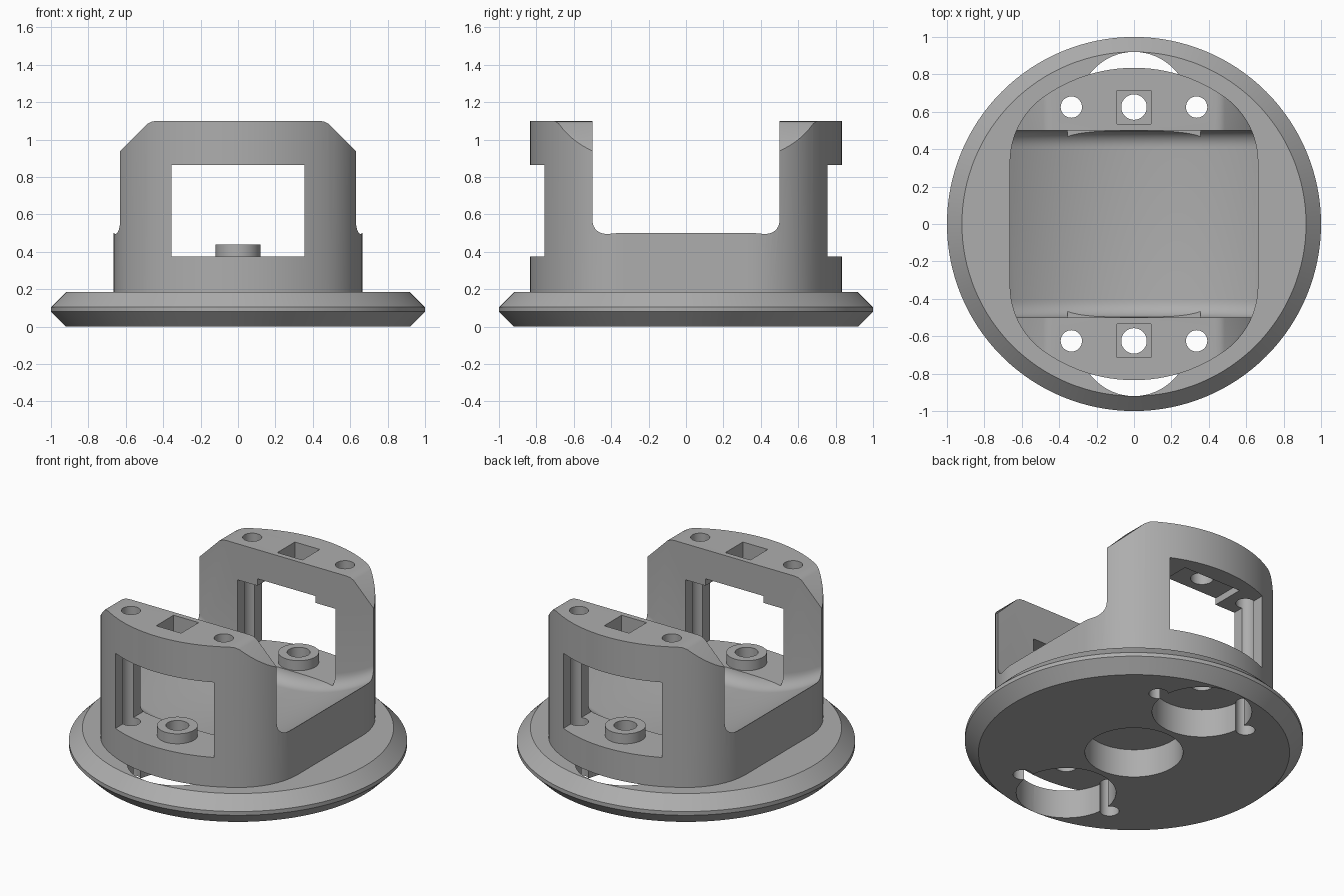
import bpy
import bmesh
from math import sin, cos, pi, sqrt, radians, atan2

if "Cube" in bpy.data.objects:
    bpy.data.objects.remove(bpy.data.objects["Cube"])

grey = bpy.data.materials.new("plain grey")
grey.use_nodes = True
grey.diffuse_color = (0.42, 0.42, 0.42, 1)
grey.node_tree.nodes["Principled BSDF"].inputs["Base Color"].default_value = (0.42, 0.42, 0.42, 1)


def loft(name, rings):
    """Solid skinned through equal-length rings, capped at both ends."""
    bm = bmesh.new()
    loops = [[bm.verts.new(p) for p in ring] for ring in rings]
    n = len(loops[0])
    for a, b in zip(loops, loops[1:]):
        for i in range(n):
            j = (i + 1) % n
            bm.faces.new((a[i], a[j], b[j], b[i]))
    bm.faces.new(loops[0])
    bm.faces.new(loops[-1])
    bmesh.ops.recalc_face_normals(bm, faces=bm.faces)
    mesh = bpy.data.meshes.new(name)
    bm.to_mesh(mesh)
    bm.free()
    mesh.materials.append(grey)
    obj = bpy.data.objects.new(name, mesh)
    bpy.context.collection.objects.link(obj)
    return obj


def circle(r, z, x=0, y=0, n=64):
    return [(x + r * cos(2 * pi * i / n), y + r * sin(2 * pi * i / n), z) for i in range(n)]


def cylinder(name, r, z0, z1, x=0, y=0, n=64):
    return loft(name, [circle(r, z0, x, y, n), circle(r, z1, x, y, n)])


def box(name, x0, x1, y0, y1, z0, z1):
    return loft(name, [[(x0, y0, z), (x1, y0, z), (x1, y1, z), (x0, y1, z)] for z in (z0, z1)])


def combine(target, tool, operation="DIFFERENCE"):
    """Apply a boolean, leaving the tool for later use."""
    mod = target.modifiers.new("bool", "BOOLEAN")
    mod.operation, mod.object, mod.solver = operation, tool, "EXACT"
    bpy.context.view_layer.update()
    deps = bpy.context.evaluated_depsgraph_get()
    mesh = bpy.data.meshes.new_from_object(target.evaluated_get(deps))
    target.modifiers.clear()
    target.data = mesh


def cut(tool, *targets):
    for t in targets:
        combine(t, tool)
    bpy.data.objects.remove(tool)


DECK, TOP, HOLE_Y = 0.185, 1.1, 0.625

# Flange disc with a double bevelled rim
flange = loft("base_flange", [circle(r, z, n=128) for r, z in
                              ((0.92, 0), (1, 0.08), (1, 0.105), (0.92, DECK))])

# Housing outline: flat sides, large corner fillets, round front and back
R, FILLET, CX, CY = 0.835, 0.43, 0.235, 0.33
turn = atan2(CY, CX)
quarter = [(CX + FILLET * cos(turn * i / 12), CY + FILLET * sin(turn * i / 12)) for i in range(13)]
quarter += [(R * cos(a), R * sin(a)) for a in
            (turn + (pi / 2 - turn) * i / 12 for i in range(1, 13))]
half = quarter + [(-x, y) for x, y in reversed(quarter[:-1])]
outline = half + [(-x, -y) for x, y in half]
housing = loft("housing", [[(x, y, z) for x, y in outline] for z in (DECK, TOP)])

# Sloped shoulders on the posts
right = [(0.9, 0.1), (0.9, 0.67), (0.485, 1.085), (0.46, 1.097), (0.43, TOP + 0.0005)]
shape = right + [(-x, z) for x, z in reversed(right)]
shoulders = loft("shoulders", [[(x, y, z) for x, z in shape] for y in (-1, 1)])
combine(housing, shoulders, "INTERSECT")
bpy.data.objects.remove(shoulders)

# Saddle between the posts: shallow trough with filleted ends
rings = []
ROUND, STEPS = 0.09, 8
ends = [(0.5 - ROUND + ROUND * sin(a), ROUND * (1 - cos(a)))
        for a in (pi / 2 * i / STEPS for i in range(STEPS + 1))]
for y, lift in [(-y, h) for y, h in reversed(ends)] + ends:
    arc = [(x, y, 1.5 - sqrt(1.44 - x * x) + lift) for x in (-0.9 + 1.8 * i / 48 for i in range(49))]
    rings.append(arc + [(0.9, y, 1.4), (-0.9, y, 1.4)])
cut(loft("saddle_cutter", rings), housing)

# Centre pocket in the underside
cut(cylinder("centre_pocket", 0.29, -0.1, DECK + 0.0005), flange)

bosses = []
for s, side in ((-1, "front"), (1, "back")):
    y = s * HOLE_Y
    # Window through the post, with a raised pocket in its ceiling
    y0, y1 = sorted((s * 0.45, s * 0.95))
    cut(box("window", -0.355, 0.355, y0, y1, 0.375, 0.865), housing)
    y0, y1 = sorted((s * 0.45, s * 0.72))
    cut(box("ceiling_pocket", -0.21, 0.21, y0, y1, 0.8, 0.91), housing)
    # Square nut recess in the post top
    cut(box("nut_recess", -0.09, 0.09, y - 0.09, y + 0.09, 0.99, 1.2), housing)
    # Round pocket in the flange
    cut(cylinder("round_pocket", 0.295, -0.1, DECK + 0.1, 0, y), flange)
    # Raised boss on the window sill
    boss = cylinder(side + "_boss", 0.12, 0.375, 0.44, 0, y, 48)
    bosses.append(boss)
    # Screw holes
    cut(cylinder("centre_hole", 0.068, -0.1, 1.3, 0, y, 48), housing, boss)
    for x in (-0.335, 0.335):
        cut(cylinder("screw_hole", 0.057, -0.1, 1.3, x, y, 32), housing, flange)

# Smooth the curved walls, keep the edges sharp
bpy.ops.object.select_all(action="DESELECT")
for obj in [flange, housing] + bosses:
    obj.select_set(True)
    bpy.context.view_layer.objects.active = obj
bpy.ops.object.shade_smooth_by_angle(angle=radians(25))
